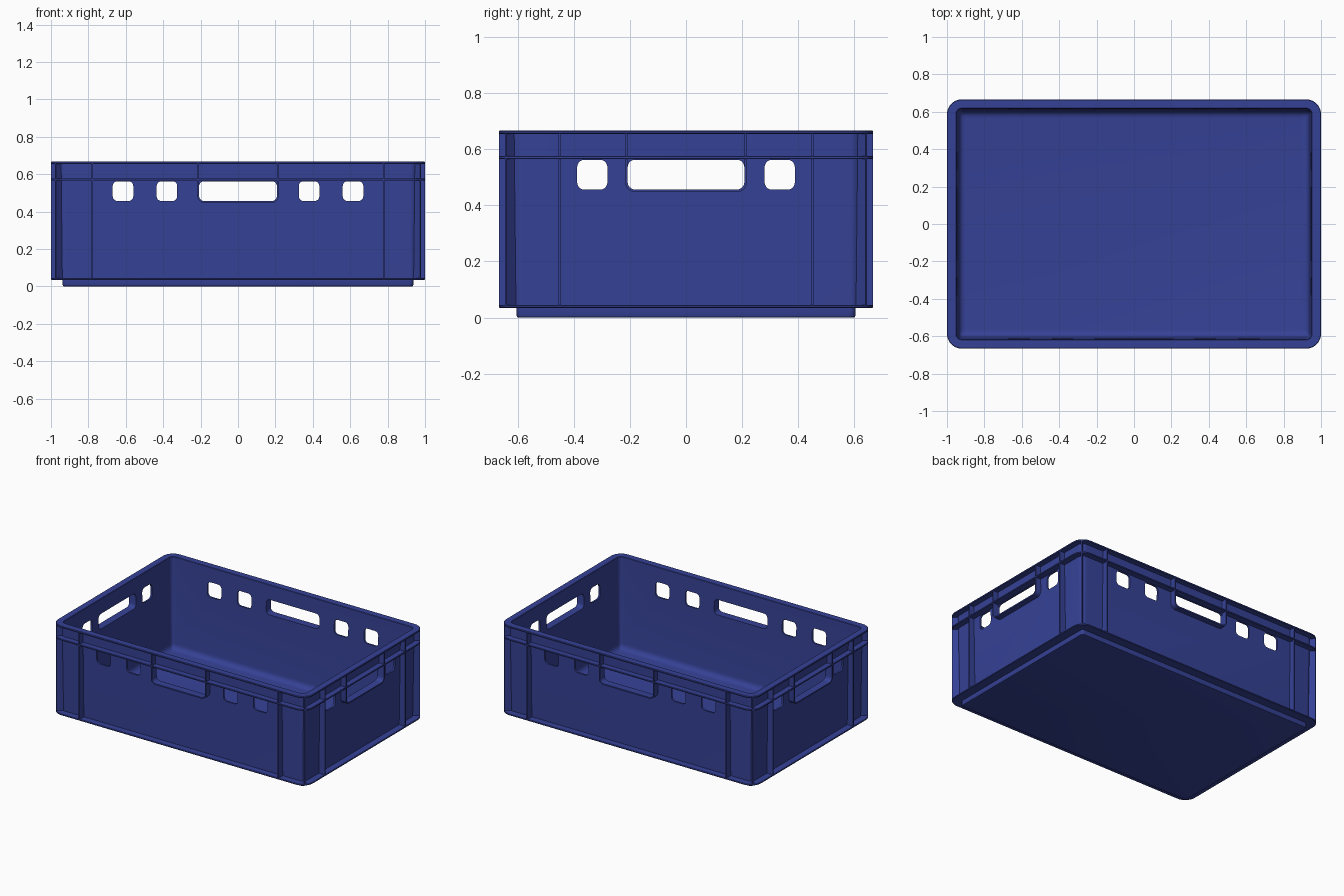
import bpy, bmesh, math
from mathutils import Vector

HX, HY, H = 1.0, 0.6667, 0.667   # half length, half width, height
R = 0.08                         # outer corner radius

cube = bpy.data.objects.get("Cube")
if cube:
    bpy.data.objects.remove(cube, do_unlink=True)

blue = bpy.data.materials.new("crate blue")
blue.use_nodes = True
col = (0.036, 0.054, 0.305, 1.0)
blue.diffuse_color = col
blue.node_tree.nodes["Principled BSDF"].inputs["Base Color"].default_value = col


def make_object(name, bm):
    bmesh.ops.recalc_face_normals(bm, faces=bm.faces)
    me = bpy.data.meshes.new(name)
    bm.to_mesh(me)
    bm.free()
    ob = bpy.data.objects.new(name, me)
    bpy.context.collection.objects.link(ob)
    me.materials.append(blue)
    return ob


def activate(ob):
    bpy.ops.object.select_all(action='DESELECT')
    ob.select_set(True)
    bpy.context.view_layer.objects.active = ob


def rounded_rect(u0, u1, v0, v1, r, seg=8):
    """Counter-clockwise outline, starting at the upper right corner."""
    pts = []
    for k, (cu, cv) in enumerate([(u1 - r, v1 - r), (u0 + r, v1 - r),
                                  (u0 + r, v0 + r), (u1 - r, v0 + r)]):
        for i in range(seg + 1):
            a = math.pi / 2 * (k + i / seg)
            pts.append((cu + r * math.cos(a), cv + r * math.sin(a)))
    return pts


def prism(bm, outline, axis, d0, d1):
    """Extrude a (u, z) outline along the x or y axis from d0 to d1."""
    rings = []
    for d in (d0, d1):
        rings.append([bm.verts.new((d, u, z) if axis == 'x' else (u, d, z))
                      for u, z in outline])
    a, b = rings
    n = len(a)
    bm.faces.new(a)
    bm.faces.new(b[::-1])
    for i in range(n):
        j = (i + 1) % n
        bm.faces.new((a[i], b[i], b[j], a[j]))


def box_outline(u, w, z0, z1):
    return [(u - w / 2, z0), (u + w / 2, z0), (u + w / 2, z1), (u - w / 2, z1)]


# Crate body: one profile (inset, z) lofted around a rounded rectangle
profile = [
    (0.070, 0.000), (0.065, 0.002), (0.063, 0.007), (0.062, 0.035),      # foot
    (0.002, 0.035), (0.000, 0.037), (0.000, 0.043), (0.002, 0.045),      # lower flange
    (0.048, 0.045), (0.040, 0.565),                                      # wall
    (0.002, 0.565), (0.000, 0.567), (0.000, 0.574), (0.002, 0.576),      # belt rib
    (0.040, 0.576), (0.039, 0.655),
    (0.002, 0.655), (0.000, 0.657), (0.000, 0.664), (0.003, H),          # rim
    (0.047, H), (0.050, 0.664), (0.063, 0.060),                          # inside wall
    (0.065, 0.045), (0.072, 0.031), (0.083, 0.023), (0.098, 0.020),      # floor fillet
]
bm = bmesh.new()
rings = []
for inset, z in profile:
    r = max(R - inset, 0.02)
    pts = rounded_rect(-HX + inset, HX - inset, -HY + inset, HY - inset, r)
    rings.append([bm.verts.new((x, y, z)) for x, y in pts])
for a, b in zip(rings, rings[1:]):
    for i in range(len(a)):
        j = (i + 1) % len(a)
        bm.faces.new((a[i], a[j], b[j], b[i]))
bm.faces.new(rings[0][::-1])
bm.faces.new(rings[-1])
body = make_object("crate_body", bm)

# Hand holds and vent windows cut straight through opposite walls
Z0, Z1 = 0.456, 0.562
windows = {'y': [(-0.208, 0.208), (0.325, 0.435), (0.56, 0.67),
                 (-0.435, -0.325), (-0.67, -0.56)],
           'x': [(-0.208, 0.208), (0.28, 0.388), (-0.388, -0.28)]}
for axis, spans in windows.items():
    bm = bmesh.new()
    for u0, u1 in spans:
        prism(bm, rounded_rect(u0, u1, Z0, Z1, 0.026, 5), axis, -1.2, 1.2)
    cutter = make_object("window_cutter_" + axis, bm)
    cutter.hide_render = True
    mod = body.modifiers.new("windows", 'BOOLEAN')
    mod.operation = 'DIFFERENCE'
    mod.solver = 'EXACT'
    mod.object = cutter
    activate(body)
    bpy.ops.object.modifier_apply(modifier=mod.name)
    bpy.data.objects.remove(cutter, do_unlink=True)


def frame_outline(half, z0, z1, t, r=0.036, seg=6):
    """U-shaped band: outer edge down and round, inner edge back."""
    def edge(h, zb, rad):
        pts = [(-h, z1)]
        for k, cu in ((2, -h + rad), (3, h - rad)):
            for i in range(seg + 1):
                a = math.pi / 2 * (k + i / seg)
                pts.append((cu + rad * math.cos(a), zb + rad * math.sin(a) + rad))
        return pts + [(h, z1)]
    return edge(half, z0, r) + edge(half - t, z0 + t, r - t)[::-1]


# Upright ribs and hand-hold frames on the four sides
for side, axis, half, rib_u in (("front", 'y', -HY, 0.78), ("back", 'y', HY, 0.78),
                                ("right", 'x', -HX, 0.45), ("left", 'x', HX, 0.45)):
    s = math.copysign(1, half)
    outer, inner = half - s * 0.001, half - s * 0.0485
    bm = bmesh.new()
    for u in (-rib_u, rib_u):
        prism(bm, box_outline(u, 0.009, 0.04, 0.66), axis, inner, outer)
    make_object(side + "_wall_ribs", bm)
    bm = bmesh.new()
    prism(bm, frame_outline(0.217, 0.447, 0.66, 0.009), axis, half - s * 0.044, outer)
    make_object(side + "_handle_frame", bm)

# Diagonal fin at each corner
bm = bmesh.new()
for sx in (-1, 1):
    for sy in (-1, 1):
        c = Vector((sx * (HX - R), sy * (HY - R), 0))
        d = Vector((sx, sy, 0)).normalized()
        n = Vector((-d.y, d.x, 0)) * 0.0045
        base = [c + d * 0.032 - n, c + d * 0.079 - n, c + d * 0.079 + n, c + d * 0.032 + n]
        lo = [bm.verts.new((p.x, p.y, 0.04)) for p in base]
        hi = [bm.verts.new((p.x, p.y, 0.66)) for p in base]
        bm.faces.new(lo[::-1])
        bm.faces.new(hi)
        for i in range(4):
            j = (i + 1) % 4
            bm.faces.new((lo[i], lo[j], hi[j], hi[i]))
make_object("corner_fins", bm)

# Smooth the rounded corners, keep edges sharp
for ob in list(bpy.context.scene.objects):
    if ob.type == 'MESH' and blue.name in ob.data.materials:
        activate(ob)
        bpy.ops.object.shade_smooth_by_angle(angle=math.radians(30))
